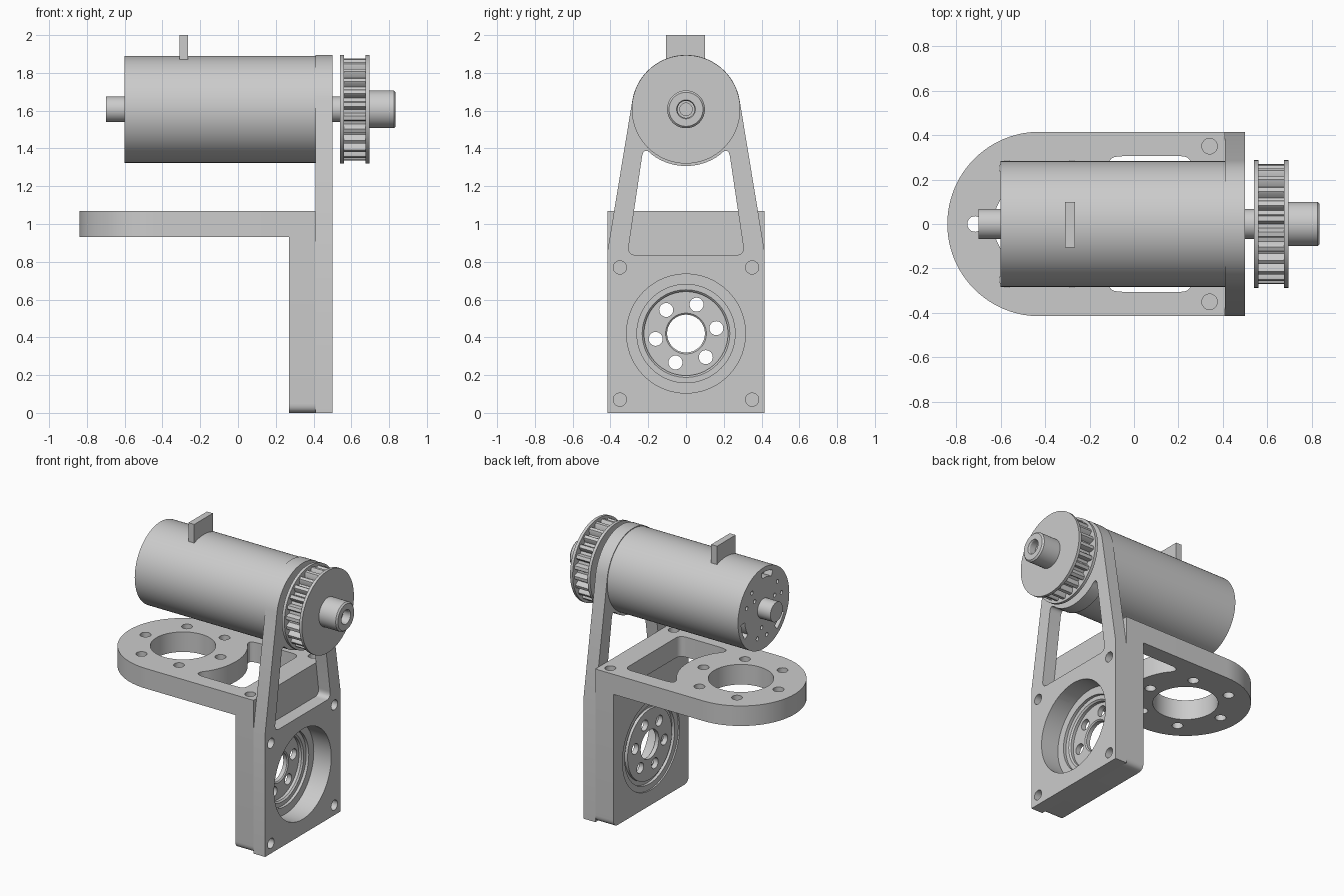
import bpy, bmesh
from math import sin, cos, radians, tau
from mathutils import Vector

cube = bpy.data.objects.get("Cube")
if cube:
    bpy.data.objects.remove(cube, do_unlink=True)

grey = bpy.data.materials.new("machined grey")
grey.use_nodes = True
tone = (0.6, 0.6, 0.6, 1)
grey.diffuse_color = tone
grey.node_tree.nodes["Principled BSDF"].inputs["Base Color"].default_value = tone

AXIS_Z = 1.607   # height of the motor axis
BORE_Z = 0.42    # height of the bearing bore
HALF = 0.415     # half width of the bracket


def finish(name, bm):
    bmesh.ops.recalc_face_normals(bm, faces=bm.faces)
    if bm.calc_volume(signed=True) < 0:
        bmesh.ops.reverse_faces(bm, faces=bm.faces)
    mesh = bpy.data.meshes.new(name)
    bm.to_mesh(mesh)
    bm.free()
    mesh.materials.append(grey)
    ob = bpy.data.objects.new(name, mesh)
    bpy.context.collection.objects.link(ob)
    return ob


def prism(name, outline, axis, a, b):
    """Extrude a 2D outline along X (outline is y, z) or Z (outline is x, y)."""
    bm = bmesh.new()
    ends = [[bm.verts.new((d, u, v) if axis == "X" else (u, v, d)) for u, v in outline] for d in (a, b)]
    for ring in ends:
        bm.faces.new(ring)
    low, high = ends
    for i in range(len(outline)):
        bm.faces.new((low[i - 1], low[i], high[i], high[i - 1]))
    return finish(name, bm)


def lathe(name, profile, z, closed=False, steps=72):
    """Spin (x, radius) points around a horizontal axis at height z."""
    bm = bmesh.new()
    verts = [bm.verts.new((x, 0, r)) for x, r in profile]
    edges = [bm.edges.new(p) for p in zip(verts, verts[1:])]
    if closed:
        edges.append(bm.edges.new((verts[-1], verts[0])))
    bmesh.ops.spin(bm, geom=verts + edges, cent=(0, 0, 0), axis=(1, 0, 0),
                   angle=tau, steps=steps, use_duplicate=False)
    bmesh.ops.remove_doubles(bm, verts=bm.verts, dist=1e-5)
    bmesh.ops.translate(bm, vec=(0, 0, z), verts=bm.verts)
    return finish(name, bm)


def arc(u, v, r, start, end, n=32):
    angles = [radians(start + (end - start) * i / n) for i in range(n + 1)]
    return [(u + r * cos(t), v + r * sin(t)) for t in angles]


def rounded(points):
    """Round each (u, v, radius) corner; radius zero keeps it sharp."""
    out = []
    for i, (u, v, r) in enumerate(points):
        if r == 0:
            out.append((u, v))
            continue
        p = Vector((u, v))
        before = Vector(points[i - 1][:2]) - p
        after = Vector(points[(i + 1) % len(points)][:2]) - p
        a = p + before.normalized() * min(r, before.length * 0.9)
        c = p + after.normalized() * min(r, after.length * 0.9)
        for k in range(9):
            t = k / 8
            out.append(tuple(a * (1 - t) ** 2 + p * 2 * t * (1 - t) + c * t ** 2))
    return out


def cut(ob, cutters):
    """Subtract the cutters one by one, then discard them."""
    bpy.context.view_layer.objects.active = ob
    for cutter in cutters:
        cutter.hide_render = True
        mod = ob.modifiers.new("cut", "BOOLEAN")
        mod.operation, mod.solver, mod.object = "DIFFERENCE", "EXACT", cutter
        bpy.ops.object.modifier_apply(modifier=mod.name)
        bpy.data.objects.remove(cutter, do_unlink=True)


def hole(axis, u, v, r, a, b, n=24):
    return prism("cutter", arc(u, v, r, 0, 360, n)[:-1], axis, a, b)


# Upright face plate with tapered arms, window, bore and screw holes
outline = [(-HALF, 0), (HALF, 0), (HALF, 0.86)] + arc(0, AXIS_Z, 0.288, 9, 171, 48) + [(-HALF, 0.86)]
face_plate = prism("face_plate", outline, "X", 0.41, 0.5)
top = [(u, v, 0) for u, v in arc(0, AXIS_Z, 0.3, -54, -126, 20)]
window = [(-0.31, 0.835, 0.05), (0.31, 0.835, 0.05), (0.225, 1.41, 0.055)] + top + [(-0.225, 1.41, 0.055)]
cut(face_plate, [prism("cutter", rounded(window), "X", 0.39, 0.52),
                 hole("X", 0, BORE_Z, 0.315, 0.39, 0.52, 72)])
cut(face_plate, [hole("X", s * 0.35, z, 0.035, 0.43, 0.52) for s in (-1, 1) for z in (0.07, 0.77)])

# Rear block with rounded lower corners
block = prism("bearing_block", rounded([(-HALF, 0, 0.05), (HALF, 0, 0.05), (HALF, 0.93, 0), (-HALF, 0.93, 0)]),
              "X", 0.27, 0.41)
cut(block, [hole("X", 0, BORE_Z, 0.315, 0.25, 0.43, 72)])

# Shelf with round end, ring of bolt holes and relief pocket
END = -0.425
shelf = prism("shelf", [(0.41, -HALF), (0.41, HALF)] + arc(END, 0, HALF, 90, 270, 48), "Z", 0.93, 1.07)
boss = [(u, v, 0) for u, v in arc(END, 0, 0.41, 32, -32, 24)]
pocket = [(-0.15, -0.305, 0.1), (0.26, -0.305, 0.05), (0.26, 0.305, 0.05), (-0.15, 0.305, 0.1)] + boss
cutters = [prism("cutter", rounded(pocket), "Z", 0.9, 1.1), hole("Z", END, 0, 0.207, 0.9, 1.1, 64)]
for i in range(6):
    t = i * tau / 6
    cutters.append(hole("Z", END + 0.29 * cos(t), 0.29 * sin(t), 0.035, 0.9, 1.1))
cutters += [hole("Z", 0.34, s * 0.35, 0.035, 0.98, 1.1) for s in (-1, 1)]
cut(shelf, cutters)

# Stepped hub seated in the bore
hub = lathe("bearing_hub", [(0.365, 0.317), (0.365, 0.26), (0.345, 0.26), (0.345, 0.232), (0.335, 0.222),
                            (0.315, 0.222), (0.315, 0.108), (0.308, 0.1), (0.28, 0.1), (0.28, 0.245),
                            (0.3, 0.245), (0.3, 0.275), (0.28, 0.275), (0.28, 0.317)], BORE_Z, True)
cutters = []
for i in range(6):
    t = radians(10 + 60 * i)
    cutters.append(hole("X", 0.163 * cos(t), BORE_Z + 0.163 * sin(t), 0.037, 0.25, 0.4))
cut(hub, cutters)

# Motor can with vent slots and small holes in its rear face
motor = lathe("motor_body", [(-0.6, 0), (-0.6, 0.283), (0.41, 0.283), (0.41, 0)], AXIS_Z, steps=96)
cutters = []
for a in (100, 220, 340):
    slot = arc(0, AXIS_Z, 0.25, a - 14, a + 14, 10) + arc(0, AXIS_Z, 0.21, a + 14, a - 14, 10)
    cutters.append(prism("cutter", slot, "X", -0.62, -0.54))
    for off, r in ((40, 0.2), (70, 0.2), (60, 0.13)):
        t = radians(a + off)
        cutters.append(hole("X", r * cos(t), AXIS_Z + r * sin(t), 0.014, -0.62, -0.55, 12))
cut(motor, cutters)

# Shafts and terminal tab
rear_shaft = lathe("rear_shaft", [(-0.7, 0), (-0.7, 0.068), (-0.6, 0.068), (-0.6, 0)], AXIS_Z)
drive_shaft = lathe("drive_shaft", [(0.4, 0), (0.4, 0.068), (0.545, 0.068), (0.545, 0)], AXIS_Z)
tab = prism("terminal_tab", [(-0.105, 1.85), (0.1, 1.85), (0.1, 2), (-0.105, 2)], "X", -0.31, -0.265)

# Toothed pulley with two flanges and a bored hub
TEETH = 24
gear = []
for i in range(TEETH):
    for frac, r in ((0, 0.235), (0.3, 0.235), (0.42, 0.262), (0.5, 0.27), (0.8, 0.27), (0.88, 0.262)):
        t = (i + frac) * tau / TEETH
        gear.append((r * cos(t), AXIS_Z + r * sin(t)))
teeth = prism("pulley_teeth", gear, "X", 0.555, 0.68)
flanges = [lathe(name, [(x, 0), (x, 0.287), (x + 0.02, 0.287), (x + 0.02, 0)], AXIS_Z)
           for name, x in (("inner_flange", 0.54), ("outer_flange", 0.675))]
pulley_hub = lathe("pulley_hub", [(0.68, 0), (0.68, 0.1), (0.825, 0.1), (0.835, 0.09), (0.835, 0.05),
                                  (0.825, 0.045), (0.78, 0.045), (0.78, 0.033), (0.74, 0.033), (0.74, 0)], AXIS_Z)

# Smooth curved walls, keep machined edges crisp
bpy.ops.object.select_all(action="DESELECT")
for ob in [face_plate, block, shelf, hub, motor, rear_shaft, drive_shaft, tab, teeth, pulley_hub] + flanges:
    ob.select_set(True)
bpy.context.view_layer.objects.active = face_plate
bpy.ops.object.shade_smooth_by_angle(angle=radians(25))
